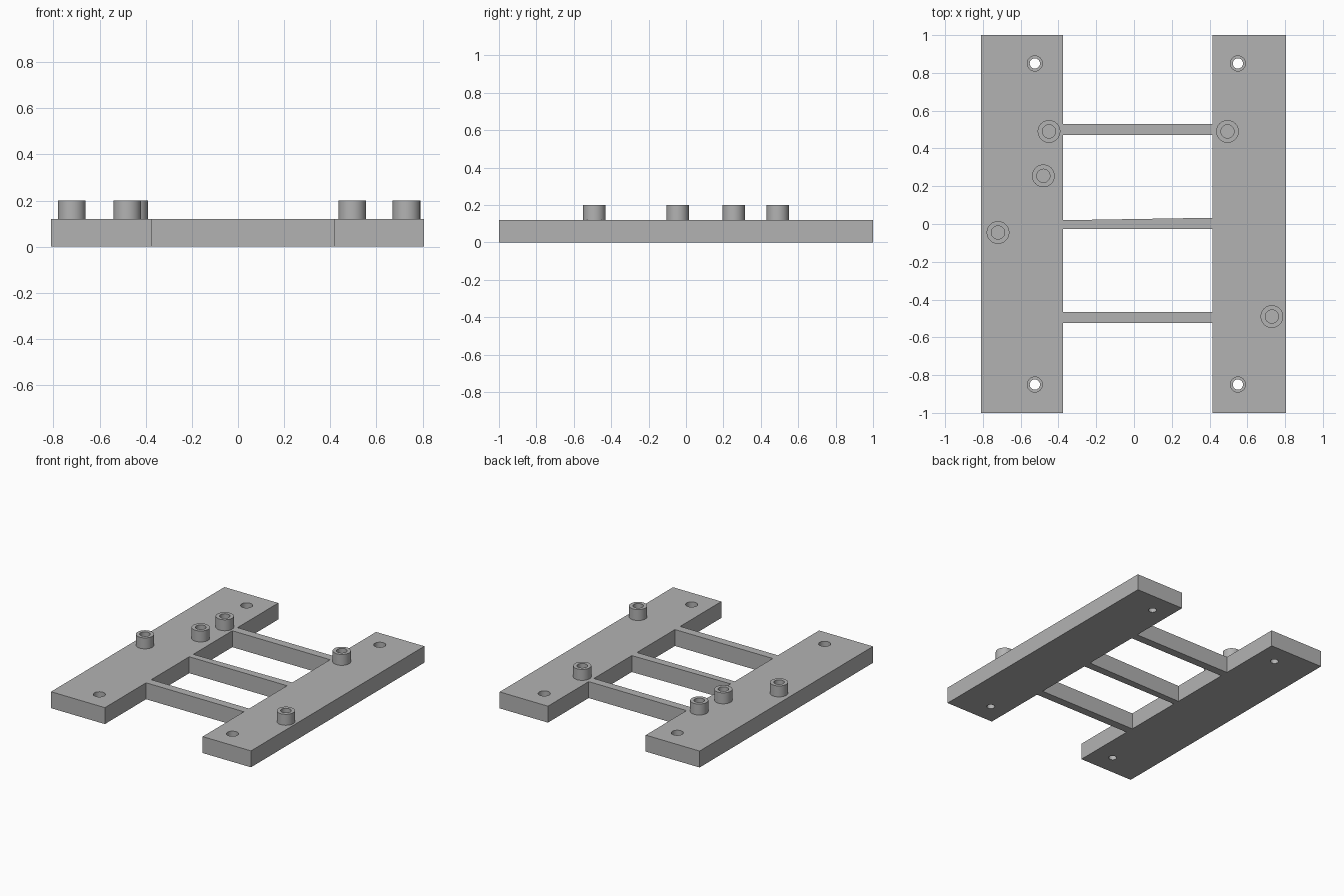
import bpy
import bmesh
from math import radians

cube = bpy.data.objects.get("Cube")
if cube:
    bpy.data.objects.remove(cube, do_unlink=True)

THICK = 0.12      # plate thickness
BOSS_TOP = 0.20   # top of the raised bosses

grey = bpy.data.materials.new("plain grey")
grey.use_nodes = True
colour = (0.45, 0.45, 0.45, 1)
grey.diffuse_color = colour
grey.node_tree.nodes["Principled BSDF"].inputs["Base Color"].default_value = colour


def finish(name, bm):
    bmesh.ops.recalc_face_normals(bm, faces=bm.faces)
    mesh = bpy.data.meshes.new(name)
    bm.to_mesh(mesh)
    bm.free()
    mesh.materials.append(grey)
    obj = bpy.data.objects.new(name, mesh)
    bpy.context.collection.objects.link(obj)
    return obj


def prism(name, outline, z0, z1):
    """Extrude a flat outline upwards."""
    bm = bmesh.new()
    base = bm.faces.new([bm.verts.new((x, y, z0)) for x, y in outline])
    top = bmesh.ops.extrude_face_region(bm, geom=[base])["geom"]
    verts = [v for v in top if isinstance(v, bmesh.types.BMVert)]
    bmesh.ops.translate(bm, verts=verts, vec=(0, 0, z1 - z0))
    return finish(name, bm)


def lathe(name, profile, x, y, steps=48):
    """Spin a radius/height profile about a vertical axis."""
    bm = bmesh.new()
    verts = [bm.verts.new((x + r, y, z)) for r, z in profile]
    edges = [bm.edges.new(pair) for pair in zip(verts, verts[1:])]
    bmesh.ops.spin(bm, geom=verts + edges, cent=(x, y, 0), axis=(0, 0, 1),
                   angle=radians(360), steps=steps)
    bmesh.ops.remove_doubles(bm, verts=bm.verts, dist=0.0001)
    return finish(name, bm)


def select_only(obj):
    bpy.ops.object.select_all(action="DESELECT")
    obj.select_set(True)
    bpy.context.view_layer.objects.active = obj


def smooth(obj):
    select_only(obj)
    bpy.ops.object.shade_smooth_by_angle(angle=radians(30))


# Side plates with stepped screw holes near both ends
HOLE = [(0, -0.05), (0.027, -0.05), (0.027, 0.06), (0.04, 0.06),
        (0.04, THICK + 0.05), (0, THICK + 0.05)]
for name, x0, x1, hole_x in (("right_plate", -0.81, -0.375, -0.525),
                             ("left_plate", 0.415, 0.805, 0.55)):
    plate = prism(name, [(x0, -1), (x1, -1), (x1, 1), (x0, 1)], 0, THICK)
    for hole_y in (-0.85, 0.85):
        cutter = lathe("hole_cutter", HOLE, hole_x, hole_y)
        cutter.hide_render = True
        cut = plate.modifiers.new("screw_hole", "BOOLEAN")
        cut.operation = "DIFFERENCE"
        cut.solver = "EXACT"
        cut.object = cutter
        select_only(plate)
        bpy.ops.object.modifier_apply(modifier=cut.name)
        bpy.data.objects.remove(cutter, do_unlink=True)
    smooth(plate)

# Cross bars; the middle one widens slightly towards the left plate
for name, y0, back_right, back_left in (("front_bar", -0.525, -0.465, -0.465),
                                        ("middle_bar", -0.027, 0.02, 0.033),
                                        ("back_bar", 0.47, 0.53, 0.53)):
    prism(name, [(-0.375, y0), (0.415, y0), (0.415, back_left),
                 (-0.375, back_right)], 0, THICK)

# Raised bosses with a blind bore
BOSS = [(0.06, THICK), (0.06, BOSS_TOP), (0.035, BOSS_TOP),
        (0.035, THICK + 0.001), (0, THICK + 0.001)]
for i, (x, y) in enumerate([(-0.45, 0.49), (-0.48, 0.255), (-0.72, -0.045),
                            (0.495, 0.49), (0.73, -0.49)], 1):
    smooth(lathe(f"boss_{i}", BOSS, x, y))
